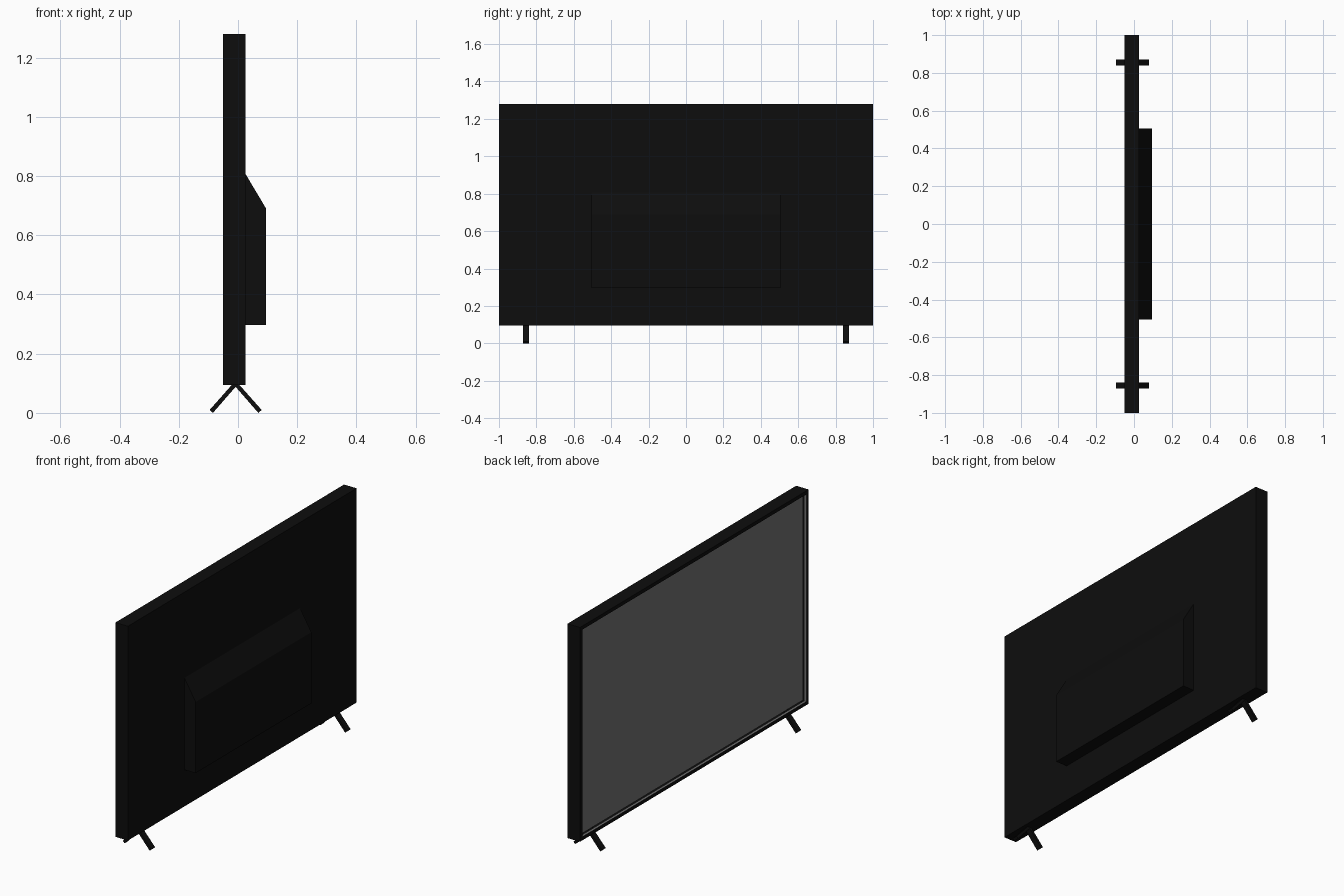
import bpy, bmesh

if "Cube" in bpy.data.objects:
    bpy.data.objects.remove(bpy.data.objects["Cube"])


def material(name, v):
    m = bpy.data.materials.new(name)
    m.diffuse_color = (v, v, v, 1)
    m.use_nodes = True
    m.node_tree.nodes["Principled BSDF"].inputs["Base Color"].default_value = m.diffuse_color
    return m


BLACK = material("black_plastic", 0.004)
GREY = material("screen_grey", 0.17)


def finish(name, bm, *mats):
    me = bpy.data.meshes.new(name)
    bm.to_mesh(me)
    bm.free()
    for m in mats:
        me.materials.append(m)
    ob = bpy.data.objects.new(name, me)
    bpy.context.collection.objects.link(ob)
    return ob


def prism(profile, y0, y1):
    """Extrude an (x, z) outline along y."""
    bm = bmesh.new()
    face = bm.faces.new([bm.verts.new((x, y0, z)) for x, z in profile])
    ext = bmesh.ops.extrude_face_region(bm, geom=[face])
    moved = [g for g in ext["geom"] if isinstance(g, bmesh.types.BMVert)]
    bmesh.ops.translate(bm, verts=moved, vec=(0, y1 - y0, 0))
    bmesh.ops.recalc_face_normals(bm, faces=bm.faces)
    return bm


X0, X1, Z0, Z1 = -0.051, 0.026, 0.094, 1.28
BEZEL, RECESS = 0.028, 0.014

# housing with a recessed opening on the -x side
bm = prism([(X0, Z0), (X1, Z0), (X1, Z1), (X0, Z1)], -1, 1)
front = min(bm.faces, key=lambda f: f.calc_center_median().x)
bmesh.ops.inset_region(bm, faces=[front], thickness=BEZEL)
ext = bmesh.ops.extrude_discrete_faces(bm, faces=[front])
floor = ext["faces"][0]
bmesh.ops.translate(bm, verts=floor.verts, vec=(RECESS, 0, 0))
for e in floor.edges:
    for f in e.link_faces:
        f.material_index = 1
bmesh.ops.delete(bm, geom=[floor], context="FACES_ONLY")
finish("housing", bm, BLACK, GREY)

# screen panel closing the recess
bm = bmesh.new()
a, b, c = 1 - BEZEL, Z0 + BEZEL, Z1 - BEZEL
bm.faces.new([bm.verts.new((X0 + RECESS, y, z))
              for y, z in ((-a, b), (-a, c), (a, c), (a, b))])
bm.normal_update()
if bm.faces[:][0].normal.x > 0:
    bmesh.ops.reverse_faces(bm, faces=bm.faces[:])
finish("screen", bm, GREY)

# electronics box on the back with sloped top
finish("rear_box", prism([(X1, 0.297), (0.095, 0.297), (0.095, 0.69), (X1, 0.806)],
                         -0.506, 0.506), BLACK)

# inverted V feet
CX = -0.008
half = [(0.0767, 0.0), (0.088, 0.0099)]
chevron = ([(CX, 0.088)] + [(CX + x, z) for x, z in half] + [(CX, 0.109)]
           + [(CX - x, z) for x, z in reversed(half)])
for side, y in (("left", -0.855), ("right", 0.855)):
    finish(side + "_foot", prism(chevron, y - 0.016, y + 0.016), BLACK)
